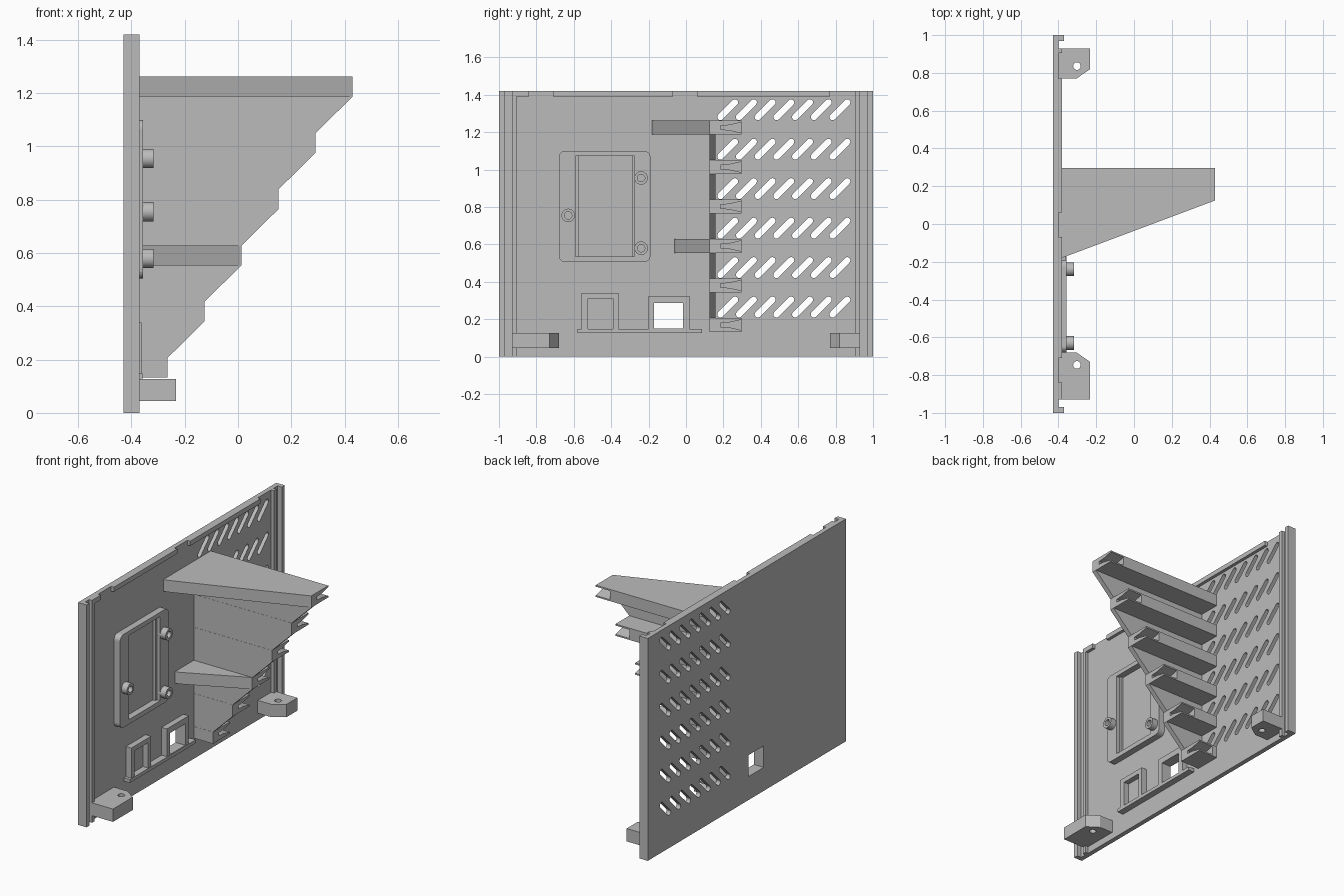
import bpy, bmesh, math

cube = bpy.data.objects.get("Cube")
if cube:
    bpy.data.objects.remove(cube, do_unlink=True)

grey = bpy.data.materials.new("light_grey")
grey.use_nodes = True
grey.diffuse_color = (0.5, 0.5, 0.5, 1)
grey.node_tree.nodes["Principled BSDF"].inputs["Base Color"].default_value = (0.5, 0.5, 0.5, 1)

FACE = -0.40   # inner face of the panel
BACK = -0.43   # outer face of the panel
ROOT = FACE - 0.01   # parts are sunk slightly into the panel
TOP = 1.42
PITCH = 0.211  # height step shared by vents and shelves


def add_prism(bm, pts, axis, a, b):
    """Extrude a 2D outline from a to b along an axis."""
    place = {"x": lambda p, t: (t, p[0], p[1]),
             "y": lambda p, t: (p[0], t, p[1]),
             "z": lambda p, t: (p[0], p[1], t)}[axis]
    lo = [bm.verts.new(place(p, a)) for p in pts]
    hi = [bm.verts.new(place(p, b)) for p in pts]
    bm.faces.new(lo)
    bm.faces.new(hi)
    n = len(pts)
    for i in range(n):
        j = (i + 1) % n
        bm.faces.new((lo[i], lo[j], hi[j], hi[i]))


def make(name, *prisms):
    """One object from any number of (outline, axis, start, end) prisms."""
    bm = bmesh.new()
    for p in prisms:
        add_prism(bm, *p)
    bmesh.ops.recalc_face_normals(bm, faces=bm.faces[:])
    me = bpy.data.meshes.new(name)
    bm.to_mesh(me)
    bm.free()
    me.materials.append(grey)
    ob = bpy.data.objects.new(name, me)
    bpy.context.collection.objects.link(ob)
    return ob


def cut(ob, *prisms):
    """Subtract prisms from an object and drop the cutter."""
    cutter = make("cutter", *prisms)
    cutter.hide_render = True
    mod = ob.modifiers.new("cut", "BOOLEAN")
    mod.operation = "DIFFERENCE"
    mod.solver = "EXACT"
    mod.object = cutter
    dg = bpy.context.evaluated_depsgraph_get()
    me = bpy.data.meshes.new_from_object(ob.evaluated_get(dg))
    ob.modifiers.clear()
    ob.data = me
    bpy.data.objects.remove(cutter, do_unlink=True)


def rect(p0, p1, q0, q1):
    return [(p0, q0), (p1, q0), (p1, q1), (p0, q1)]


def arc(cx, cy, r, start, end, n):
    return [(cx + r * math.cos(math.radians(start + (end - start) * i / n)),
             cy + r * math.sin(math.radians(start + (end - start) * i / n)))
            for i in range(n + 1)]


def circle(cx, cy, r, n=24):
    return arc(cx, cy, r, 0, 360, n)[:-1]


def round_rect(p0, p1, q0, q1, r):
    return (arc(p1 - r, q1 - r, r, 0, 90, 5) + arc(p0 + r, q1 - r, r, 90, 180, 5)
            + arc(p0 + r, q0 + r, r, 180, 270, 5) + arc(p1 - r, q0 + r, r, 270, 360, 5))


def slot(cy, cz):
    """Slanted vent with round ends."""
    d = 0.039
    return (arc(cy + d, cz + d, 0.017, -45, 135, 8)
            + arc(cy - d, cz - d, 0.017, 135, 315, 8))


# Wall panel with vent grid and one socket opening
panel = make("wall_panel", (rect(-1, 1, 0, TOP), "x", BACK, FACE))
vents = [(slot(0.223 + 0.1 * c, 1.32 - PITCH * r), "x", BACK - 0.1, FACE + 0.1)
         for r in range(6) for c in range(7)]
opening = (rect(-0.17, -0.015, 0.15, 0.287), "x", BACK - 0.1, FACE + 0.1)
cut(panel, opening, *vents)

# Upright edge rails: outer lip, groove, inner ridge
for s, side in ((-1, "front"), (1, "back")):
    make(side + "_edge_lip", (rect(ROOT, -0.37, s * 0.97, s), "z", 0, TOP))
    make(side + "_edge_ridge", (rect(ROOT, -0.38, s * 0.905, s * 0.93), "z", 0, TOP))

# Lip along the top, broken by notches
for i, (y0, y1) in enumerate(((-0.91, -0.84), (-0.71, -0.07), (0.06, 0.77))):
    make(f"top_lip_{i + 1}", (rect(ROOT, -0.38, y0, y1), "z", 1.39, TOP))

# Stepped web and the shelf bars with flared tip slots
web = [(ROOT, 1.25)]
for i in range(6):
    x, z = 0.43 - 0.139 * i, 1.187 - PITCH * i
    web += [(x, z + 0.074), (x, z)]
    bar = make(f"shelf_bar_{i + 1}", (rect(ROOT, x, 0.125, 0.297), "z", z, z + 0.075))
    m = z + 0.0375
    mouth = [(0.185, m - 0.01), (0.23, m - 0.013), (0.31, m - 0.031),
             (0.31, m + 0.031), (0.23, m + 0.013), (0.185, m + 0.01)]
    cut(bar, (mouth, "x", x - 0.1, x + 0.05))
web += [(ROOT, 0.133)]
make("shelf_web", (web, "y", 0.126, 0.157))

# Tapered gussets on the first and fourth shelves
for name, x, y, i in (("upper_gusset", 0.43, -0.185, 0), ("lower_gusset", 0.01, -0.065, 3)):
    z = 1.187 - PITCH * i
    make(name, ([(ROOT, y), (FACE + 0.03, y + 0.01), (x, 0.125), (x, 0.13), (ROOT, 0.13)],
                "z", z, z + 0.075))

# Mounting feet with chamfered corner and screw hole
for name, inner, outer, s in (("front_foot", -0.68, -0.93, -1), ("back_foot", 0.77, 0.93, 1)):
    foot = make(name, ([(ROOT, inner), (-0.305, inner), (-0.232, inner + s * 0.05),
                        (-0.232, outer), (ROOT, outer)], "z", 0.045, 0.127))
    cut(foot, (circle(-0.302, inner + s * 0.066, 0.02), "z", 0, 0.2))

# Rounded mounting plate with a recess and two inner rails
plate = make("mounting_plate", (round_rect(-0.68, -0.19, 0.505, 1.1, 0.035), "x", ROOT, -0.357))
cut(plate, (rect(-0.59, -0.275, 0.535, 1.072), "x", FACE + 0.002, -0.3))
make("plate_inner_rails", (rect(-0.592, -0.575, 0.535, 1.072), "x", ROOT, -0.38),
     (rect(-0.29, -0.273, 0.535, 1.072), "x", ROOT, -0.38))

# Hollow screw bosses
for i, (y, z) in enumerate(((-0.24, 0.955), (-0.63, 0.755), (-0.24, 0.58))):
    boss = make(f"screw_boss_{i + 1}", (circle(y, z, 0.036), "x", ROOT, -0.318))
    cut(boss, (circle(y, z, 0.02), "x", -0.37, -0.2))
    bpy.context.view_layer.objects.active = boss
    bpy.ops.object.select_all(action="DESELECT")
    boss.select_set(True)
    bpy.ops.object.shade_smooth_by_angle()

# Socket frames and the ledge beneath them
blind = make("blind_socket_frame", (rect(-0.56, -0.36, 0.14, 0.34), "x", ROOT, -0.362))
cut(blind, (rect(-0.525, -0.39, 0.148, 0.31), "x", FACE + 0.002, -0.3))
through = make("open_socket_frame", (rect(-0.2, 0.02, 0.14, 0.325), "x", ROOT, -0.362))
cut(through, (rect(-0.17, -0.015, 0.15, 0.287), "x", -0.5, -0.3))
make("socket_ledge", (rect(-0.58, 0.085, 0.126, 0.148), "x", ROOT, -0.358))
